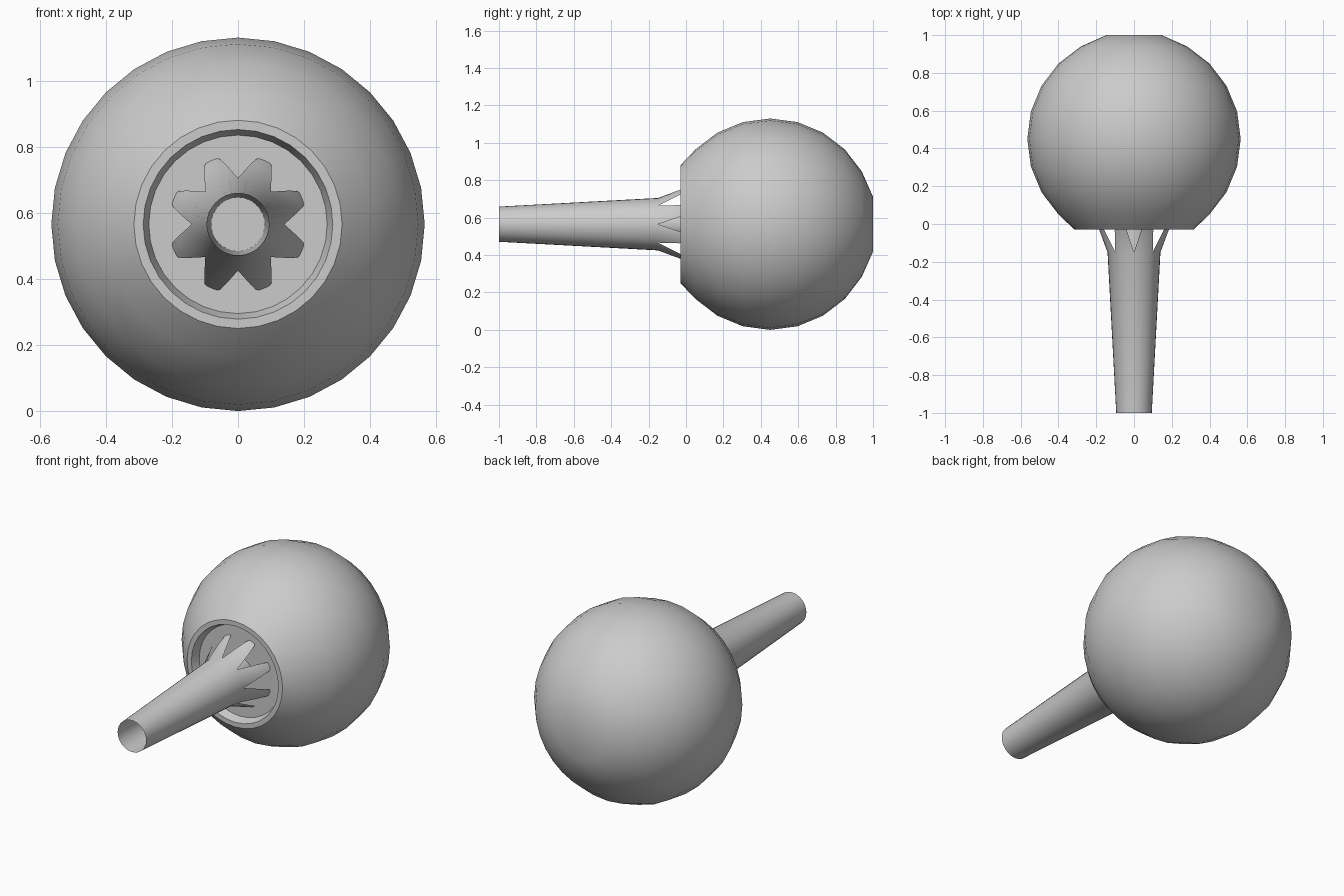
import bpy, bmesh
from math import sin, cos, pi, radians

cube = bpy.data.objects.get("Cube")
if cube:
    bpy.data.objects.remove(cube, do_unlink=True)

SEGS = 32
AXIS_Z = 0.565      # height of the lengthwise axis
BULB_Y = 0.45       # centre of the round end
RADIUS = 0.565
FLOOR_Y = 0.02      # floor of the socket recess

grey = bpy.data.materials.new("plain grey")
grey.use_nodes = True
grey.diffuse_color = (0.6, 0.6, 0.6, 1)
grey.node_tree.nodes["Principled BSDF"].inputs["Base Color"].default_value = (0.6, 0.6, 0.6, 1)


def ring_point(bm, r, y, a):
    return bm.verts.new((r * sin(a), y, AXIS_Z + r * cos(a)))


def bridge(bm, low, high, closed=True):
    """Join two rows of vertices with quads."""
    n = len(low)
    for i in range(n if closed else n - 1):
        j = (i + 1) % n
        bm.faces.new((low[i], low[j], high[j], high[i]))


def revolve(bm, profile):
    """Turn (radius, y) points about the lengthwise axis."""
    rings = [[ring_point(bm, r, y, 2 * pi * i / SEGS) for i in range(SEGS)]
             for r, y in profile]
    for low, high in zip(rings, rings[1:]):
        bridge(bm, low, high)
    return rings


def finish(bm, name):
    mesh = bpy.data.meshes.new(name)
    bm.to_mesh(mesh)
    bm.free()
    obj = bpy.data.objects.new(name, mesh)
    bpy.context.collection.objects.link(obj)
    mesh.materials.append(grey)
    bpy.ops.object.select_all(action='DESELECT')
    obj.select_set(True)
    bpy.context.view_layer.objects.active = obj
    bpy.ops.object.shade_smooth_by_angle(angle=radians(30))
    return obj


# Round bulb with a flat rim and a shallow recess at the front
bm = bmesh.new()
profile = [(0.27, FLOOR_Y), (0.287, -0.03), (0.315, -0.03)]
for step in range(-3, 6):
    angle = radians(15 * step)
    profile.append((RADIUS * cos(angle), BULB_Y + RADIUS * sin(angle)))
profile[-1] = (profile[-1][0], 1.0)
rings = revolve(bm, profile)
bm.faces.new(rings[0][::-1])
bm.faces.new(rings[-1])
finish(bm, "bulb")

# Tapered stem: hollow bore, outer wall, then eight splayed prongs
bm = bmesh.new()
rings = revolve(bm, [(0.081, FLOOR_Y), (0.094, -1.0), (0.14, -0.15)])
PRONGS = 8
per = SEGS // PRONGS
for p in range(PRONGS):
    row = [rings[-1][(p * per + k) % SEGS] for k in range(per + 1)]
    middle = (p + 0.5) * 2 * pi / PRONGS
    for t, half in ((0.65, 11), (0.94, 7), (1.0, 5)):
        r = 0.14 + 0.069 * t
        y = -0.15 + (FLOOR_Y + 0.15) * t
        new = [ring_point(bm, r, y, middle + radians(half) * (2 * k / per - 1))
               for k in range(per + 1)]
        bridge(bm, row, new, closed=False)
        row = new
finish(bm, "pronged_stem")
